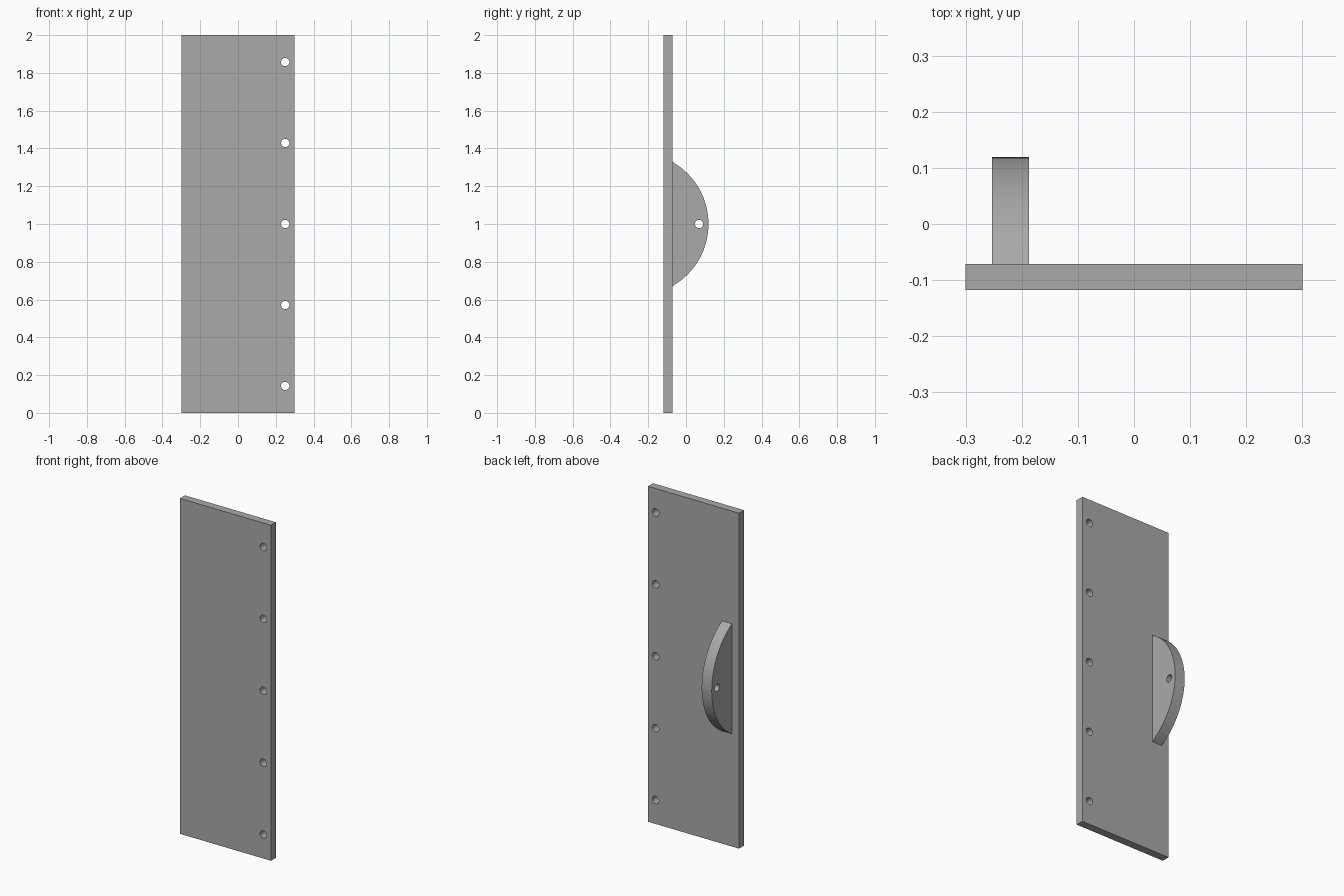
import bpy, bmesh, math
from mathutils import Matrix, Vector

cube = bpy.data.objects.get("Cube")
if cube:
    bpy.data.objects.remove(cube, do_unlink=True)

grey = bpy.data.materials.new("plain grey")
grey.use_nodes = True
colour = (0.4, 0.4, 0.4, 1)
grey.diffuse_color = colour
grey.node_tree.nodes["Principled BSDF"].inputs["Base Color"].default_value = colour

FRONT, BACK = -0.118, -0.071
HOLE_RADIUS = 0.022


def make_object(name, bm):
    bmesh.ops.recalc_face_normals(bm, faces=bm.faces)
    mesh = bpy.data.meshes.new(name)
    bm.to_mesh(mesh)
    bm.free()
    mesh.materials.append(grey)
    obj = bpy.data.objects.new(name, mesh)
    bpy.context.collection.objects.link(obj)
    return obj


def prism(name, profile, direction):
    """Extrude a closed profile along a direction."""
    bm = bmesh.new()
    face = bm.faces.new([bm.verts.new(p) for p in profile])
    top = bmesh.ops.extrude_face_region(bm, geom=[face])["geom"]
    verts = [v for v in top if isinstance(v, bmesh.types.BMVert)]
    bmesh.ops.translate(bm, verts=verts, vec=direction)
    return make_object(name, bm)


def drill(obj, centres, rotation):
    """Cut round through holes, then smooth the curved faces."""
    bm = bmesh.new()
    for c in centres:
        bmesh.ops.create_cone(bm, cap_ends=True, segments=32, radius1=HOLE_RADIUS,
                              radius2=HOLE_RADIUS, depth=0.2,
                              matrix=Matrix.Translation(c) @ rotation)
    cutter = make_object("hole_cutter", bm)
    cutter.hide_render = True
    cut = obj.modifiers.new("holes", "BOOLEAN")
    cut.operation, cut.solver, cut.object = "DIFFERENCE", "EXACT", cutter
    bpy.ops.object.select_all(action="DESELECT")
    bpy.context.view_layer.objects.active = obj
    obj.select_set(True)
    bpy.ops.object.modifier_apply(modifier=cut.name)
    bpy.data.objects.remove(cutter, do_unlink=True)
    bpy.ops.object.shade_smooth_by_angle(angle=math.radians(30))


# Flat door panel with a column of fixing holes on its left edge
panel = prism("door_panel",
              [(x, FRONT, z) for x, z in ((-0.3, 0), (0.3, 0), (0.3, 2), (-0.3, 2))],
              Vector((0, BACK - FRONT, 0)))
drill(panel, [Vector((0.25, FRONT, 1 + i * 0.4285)) for i in range(-2, 3)],
      Matrix.Rotation(math.pi / 2, 4, "X"))

# Handle on the back: circular segment with one hole through it
half_chord, rise = 0.328, 0.119 - BACK
radius = (half_chord ** 2 + rise ** 2) / (2 * rise)
centre_y = BACK + rise - radius
half_angle = math.asin(half_chord / radius)
angles = [half_angle * (i / 24 - 1) for i in range(49)]
handle = prism("handle",
               [(-0.253, centre_y + radius * math.cos(a), 1 + radius * math.sin(a))
                for a in angles],
               Vector((0.066, 0, 0)))
drill(handle, [Vector((-0.22, 0.069, 1))], Matrix.Rotation(math.pi / 2, 4, "Y"))
